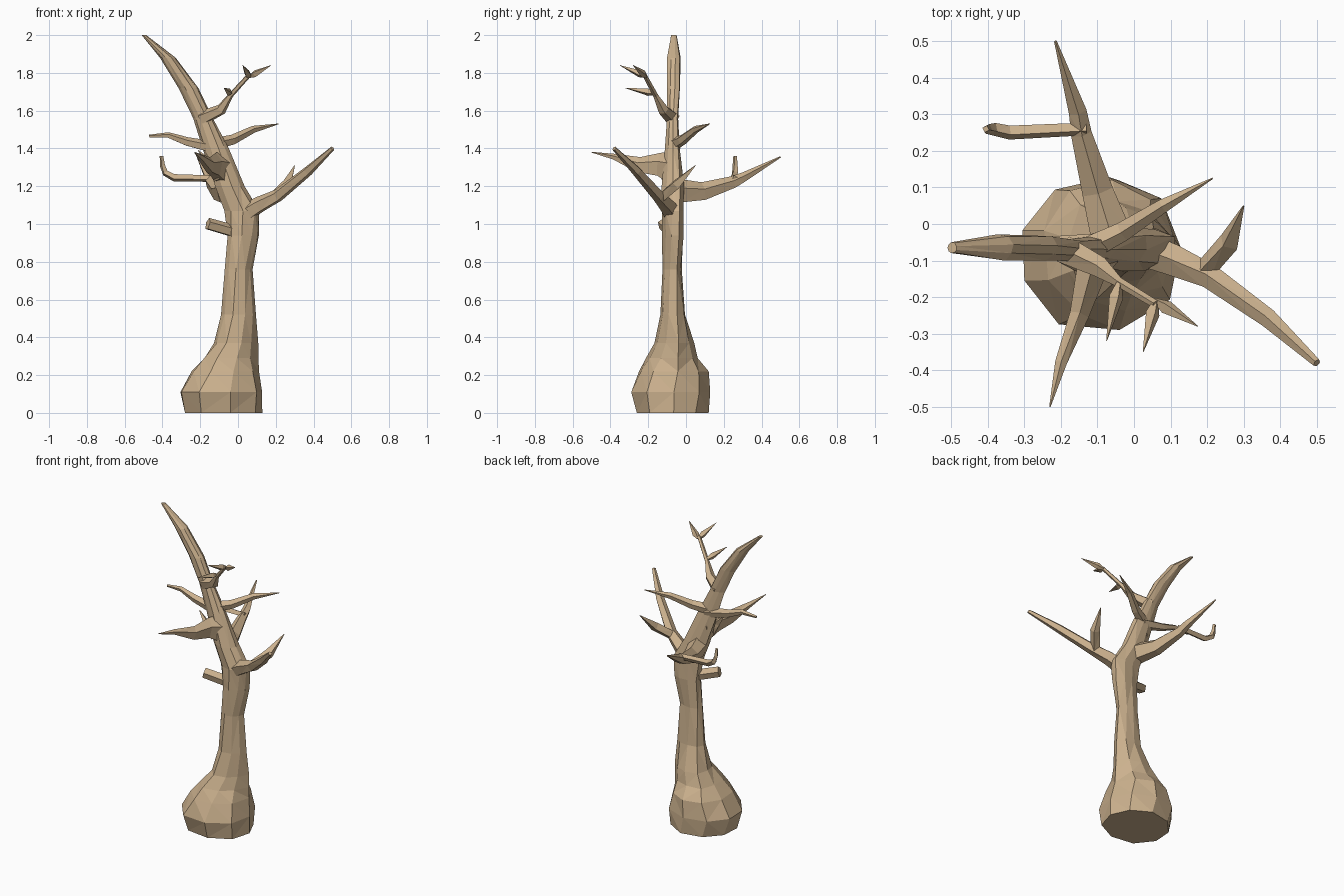
import bpy, bmesh, math, random
from mathutils import Vector

random.seed(4)
old = bpy.data.objects.get("Cube")
if old:
    bpy.data.objects.remove(old, do_unlink=True)

bark = bpy.data.materials.new("tan_bark")
bark.use_nodes = True
TAN = (0.60, 0.44, 0.27, 1)
bark.diffuse_color = TAN
bark.node_tree.nodes["Principled BSDF"].inputs["Base Color"].default_value = TAN


def skin(name, rings):
    """Bridge equal-sized rings into a closed, faceted tube."""
    bm = bmesh.new()
    loops = [[bm.verts.new(p) for p in ring] for ring in rings]
    n = len(loops[0])
    for a, b in zip(loops, loops[1:]):
        for i in range(n):
            j = (i + 1) % n
            bm.faces.new((a[i], a[j], b[j], b[i]))
    bm.faces.new(loops[0][::-1])
    bm.faces.new(loops[-1])
    bmesh.ops.triangulate(bm, faces=[f for f in bm.faces if len(f.verts) == 4],
                          quad_method='SHORT_EDGE')
    bmesh.ops.recalc_face_normals(bm, faces=bm.faces)
    mesh = bpy.data.meshes.new(name)
    bm.to_mesh(mesh)
    bm.free()
    mesh.materials.append(bark)
    obj = bpy.data.objects.new(name, mesh)
    bpy.context.collection.objects.link(obj)
    return obj


def branch(name, path, sides=5, tall=1.0):
    """Tapered limb through (x, y, z, radius) points; tall stretches the first half upright."""
    pts = [Vector(p[:3]) for p in path]
    rings = []
    for k, c in enumerate(pts):
        t = (pts[min(k + 1, len(pts) - 1)] - pts[max(k - 1, 0)]).normalized()
        side = t.cross(Vector((0, 0, 1))).normalized()
        up = side.cross(t)
        s = tall if k < len(pts) / 2 else 1.0
        r = path[k][3]
        ring = []
        for i in range(sides):
            a = math.tau * i / sides + 0.3
            ring.append(c + r * (side * math.cos(a) + up * s * math.sin(a)))
        rings.append(ring)
    return skin(name, rings)


def trunk(name, levels, sides=9):
    """Upright trunk from (z, x min, x max, y min, y max) levels, slowly twisting."""
    rings = []
    for z, x0, x1, y0, y1 in levels:
        cx, cy, rx, ry = (x0 + x1) / 2, (y0 + y1) / 2, (x1 - x0) / 2, (y1 - y0) / 2
        ring = []
        for i in range(sides):
            a = math.tau * i / sides + 0.5 * z
            m = 1.03 + random.uniform(-0.07, 0.07)
            if 0.25 < z < 1.9:      # bark ridges
                m += 0.09 * math.cos(3 * math.tau * i / sides)
            ring.append((cx + rx * m * math.cos(a), cy + ry * m * math.sin(a), z))
        rings.append(ring)
    return skin(name, rings)


# Swollen base, trunk and leaning main limb
trunk("trunk", [
    (0.00, -.29, .13, -.25, .12),
    (0.11, -.32, .13, -.28, .13),
    (0.22, -.24, .10, -.25, .12),
    (0.29, -.19, .09, -.20, .07),
    (0.37, -.13, .09, -.16, .04),
    (0.52, -.09, .09, -.13, .00),
    (0.76, -.07, .07, -.12, -.02),
    (0.94, -.06, .11, -.12, -.01),
    (1.07, -.07, .12, -.12, -.01),
    (1.20, -.12, .04, -.12, -.01),
    (1.40, -.18, -.05, -.11, -.03),
    (1.56, -.23, -.13, -.10, -.04),
    (1.72, -.31, -.21, -.10, -.03),
    (1.88, -.41, -.33, -.10, -.03),
    (2.00, -.51, -.485, -.08, -.05),
])

# Left branch with its upright side shoot
branch("left_branch", [(.03, -.07, 1.05, .05), (.11, -.10, 1.10, .045), (.21, -.145, 1.15, .035),
                       (.37, -.26, 1.28, .027), (.50, -.38, 1.40, .012)])
branch("left_shoot", [(.19, -.13, 1.14, .03), (.26, -.05, 1.21, .03), (.30, .05, 1.31, .002)], 4)

# Back branch with its hooked twig
branch("back_branch", [(-.06, -.04, 1.17, .06), (-.10, .09, 1.17, .045), (-.145, .25, 1.22, .03),
                       (-.155, .31, 1.25, .026), (-.215, .50, 1.355, .004)], 5, 1.15)
branch("back_twig", [(-.13, .26, 1.24, .018), (-.34, .25, 1.245, .02), (-.385, .26, 1.27, .018),
                     (-.40, .26, 1.31, .014), (-.405, .26, 1.36, .01)], 4)

# Front branch flaring out of the limb
branch("front_branch", [(-.08, -.06, 1.29, .06), (-.12, -.14, 1.31, .042), (-.15, -.25, 1.31, .028),
                        (-.20, -.38, 1.355, .017), (-.23, -.50, 1.38, .002)], 5, 1.6)
branch("front_spur", [(-.10, -.10, 1.24, .03), (-.15, -.11, 1.32, .022), (-.21, -.10, 1.39, .002)], 4)

# Upper side branches
branch("upper_right_branch", [(-.11, -.06, 1.40, .035), (-.27, -.06, 1.435, .025),
                              (-.37, -.06, 1.47, .016), (-.47, -.06, 1.465, .008)])
branch("upper_left_branch", [(-.13, -.07, 1.42, .035), (-.03, -.02, 1.445, .028),
                             (.08, .05, 1.50, .02), (.215, .125, 1.53, .002)])

# Thin forward twig with three pointed shoots
branch("top_twig", [(-.19, -.07, 1.56, .04), (-.09, -.12, 1.605, .03), (-.04, -.16, 1.68, .014),
                    (.06, -.22, 1.79, .012)])
for i, (start, tip) in enumerate([((-.04, -.16, 1.69), (-.075, -.32, 1.72)),
                                  ((.06, -.21, 1.78), (.025, -.35, 1.84)),
                                  ((.06, -.21, 1.78), (.175, -.28, 1.84))]):
    a, b = Vector(start), Vector(tip)
    branch("twig_shoot_%d" % (i + 1), [(*a, .008), (*a.lerp(b, .25), .02), (*b, .001)], 4)

# Broken stub low on the trunk
branch("broken_stub", [(-.02, -.07, .96, .035), (-.16, -.12, 1.0, .033)])
